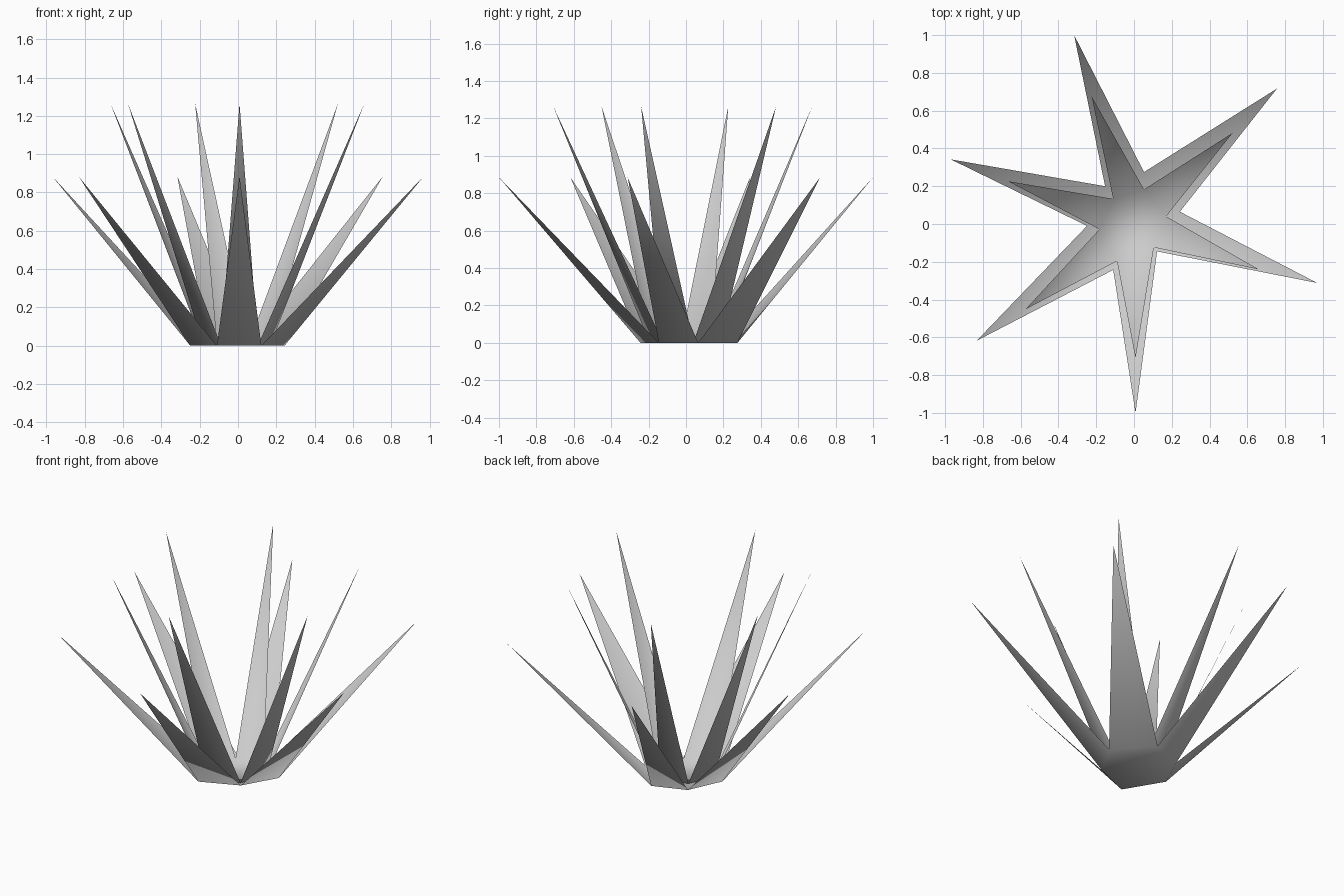
import bpy, bmesh

if "Cube" in bpy.data.objects:
    bpy.data.objects.remove(bpy.data.objects["Cube"])


def leaf_star(name, base, tips, base_z, tip_z):
    """Six thin triangular leaves rising from the sides of a small hexagonal base."""
    bm = bmesh.new()
    ring = [bm.verts.new((x, y, base_z)) for x, y in base]
    points = [bm.verts.new((x, y, tip_z)) for x, y in tips]
    bm.faces.new(ring[::-1])
    n = len(ring)
    for i in range(n):
        # leaf i grows from the edge between base corners i and i + 1
        bm.faces.new((ring[i], ring[(i + 1) % n], points[i]))
    for f in bm.faces:
        f.smooth = True
    mesh = bpy.data.meshes.new(name)
    bm.to_mesh(mesh)
    bm.free()
    obj = bpy.data.objects.new(name, mesh)
    bpy.context.collection.objects.link(obj)
    return obj


# Wide, low outer leaves
leaf_star(
    "outer_leaves",
    [(0.243, 0.065), (0.053, 0.275), (-0.153, 0.20),
     (-0.249, -0.01), (-0.11, -0.243), (0.122, -0.145)],
    [(0.757, 0.717), (-0.317, 1.0), (-0.97, 0.342),
     (-0.833, -0.618), (0.008, -1.0), (0.97, -0.312)],
    0.0, 0.885)

# Steeper, taller inner leaves
leaf_star(
    "inner_leaves",
    [(0.17, 0.04), (0.053, 0.183), (-0.11, 0.133),
     (-0.183, -0.028), (-0.09, -0.196), (0.105, -0.124)],
    [(0.522, 0.482), (-0.224, 0.675), (-0.666, 0.226),
     (-0.575, -0.452), (0.008, -0.71), (0.66, -0.24)],
    0.004, 1.265)
